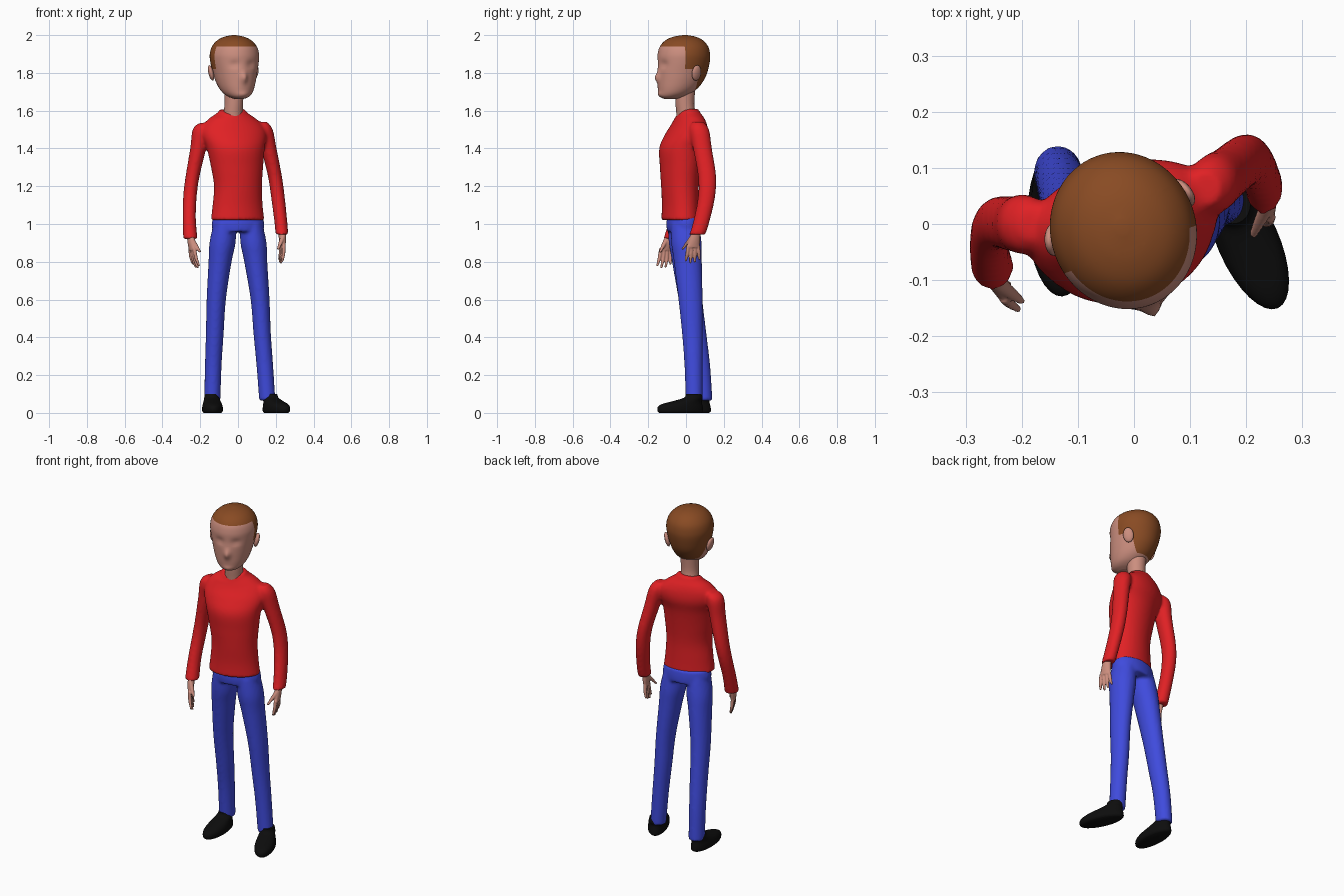
import bpy, bmesh, math
from mathutils import Matrix, Vector

cube = bpy.data.objects.get("Cube")
if cube:
    bpy.data.objects.remove(cube, do_unlink=True)


def material(name, r, g, b):
    m = bpy.data.materials.new(name)
    m.use_nodes = True
    m.diffuse_color = (r, g, b, 1)
    bsdf = m.node_tree.nodes["Principled BSDF"]
    bsdf.inputs["Base Color"].default_value = (r, g, b, 1)
    bsdf.inputs["Roughness"].default_value = 0.8
    return m


RED = material("shirt red", 0.75, 0.015, 0.018)
BLUE = material("trouser blue", 0.05, 0.07, 0.72)
BLACK = material("shoe black", 0.004, 0.004, 0.004)
SKIN = material("skin", 0.6, 0.27, 0.21)
BROWN = material("hair brown", 0.25, 0.07, 0.017)


def spline(a, b, c, d, t):
    return 0.5 * (2 * b + (c - a) * t + (2 * a - 5 * b + 4 * c - d) * t * t
                  + (3 * b - a - 3 * c + d) * t ** 3)


def loft(bm, rings, turn=0, segs=32, steps=5):
    """Closed smooth skin through level ellipses (x, y, z, rx, ry)."""
    if rings[0][2] > rings[-1][2]:
        rings = rings[::-1]
    pts = [rings[0]] + list(rings) + [rings[-1]]
    dense = [[spline(*q, s / steps) for q in zip(*pts[i:i + 4])]
             for i in range(len(rings) - 1) for s in range(steps)] + [rings[-1]]
    c, s = math.cos(math.radians(turn)), math.sin(math.radians(turn))
    loops = []
    for x, y, z, rx, ry in dense:
        loop = []
        for k in range(segs):
            a = math.tau * k / segs
            u, v = rx * math.cos(a), ry * math.sin(a)
            loop.append(bm.verts.new((x + u * c - v * s, y + u * s + v * c, z)))
        loops.append(loop)
    for lo, hi in zip(loops, loops[1:]):
        for k in range(segs):
            n = (k + 1) % segs
            bm.faces.new((lo[k], lo[n], hi[n], hi[k]))
    bm.faces.new(loops[0][::-1])
    bm.faces.new(loops[-1])


def finish(name, bm, mats, voxel=0, smooth=0):
    mesh = bpy.data.meshes.new(name)
    bm.to_mesh(mesh)
    bm.free()
    for m in mats:
        mesh.materials.append(m)
    for p in mesh.polygons:
        p.use_smooth = True
    ob = bpy.data.objects.new(name, mesh)
    bpy.context.collection.objects.link(ob)
    if voxel:   # fuse overlapping volumes into one skin
        mod = ob.modifiers.new("fuse", 'REMESH')
        mod.mode, mod.voxel_size, mod.use_smooth_shade = 'VOXEL', voxel, True
        mod = ob.modifiers.new("soften", 'SMOOTH')
        mod.factor, mod.iterations = 0.5, smooth
    return ob


# Shirt: torso and two sleeves
bm = bmesh.new()
loft(bm, [(-.002, -.03, 1.02, .145, .096), (-.002, -.03, 1.1, .135, .094),
          (0, -.032, 1.2, .129, .097), (-.005, -.03, 1.3, .14, .105),
          (-.012, -.024, 1.4, .156, .114), (-.02, 0, 1.47, .175, .107),
          (-.025, .015, 1.52, .165, .09), (-.03, .018, 1.56, .125, .074),
          (-.03, .012, 1.59, .08, .062), (-.03, .008, 1.61, .066, .056)], 16, 48)
for v in bm.verts:      # dip the neckline at the front
    if v.co.z > 1.56:
        v.co.z -= 0.55 * max(0, -v.co.y) * (v.co.z - 1.56) / 0.05
loft(bm, [(-.175, 0, 1.535, .03, .03), (-.195, 0, 1.5, .045, .052),
          (-.211, 0, 1.4, .042, .05), (-.241, .003, 1.25, .037, .046),
          (-.254, -.01, 1.15, .036, .043), (-.258, -.045, 1.03, .035, .041),
          (-.252, -.078, .92, .038, .042)])
loft(bm, [(.125, .062, 1.54, .03, .03), (.14, .07, 1.5, .044, .052),
          (.163, .087, 1.4, .041, .05), (.196, .112, 1.25, .037, .048),
          (.213, .107, 1.13, .036, .045), (.228, .078, 1, .034, .043),
          (.232, .06, .945, .034, .043)])
finish("shirt", bm, [RED], 0.009, 4)

# Trousers: hips and two legs
bm = bmesh.new()
loft(bm, [(0, -.012, 1.04, .132, .085), (0, -.012, 1, .14, .09),
          (0, -.01, .96, .135, .088)], 10, 40)
loft(bm, [(-.07, -.022, 1, .06, .075), (-.082, -.012, .9, .069, .079),
          (-.095, 0, .8, .061, .074), (-.115, .024, .6, .051, .063),
          (-.123, .052, .42, .047, .056), (-.131, .077, .25, .044, .051),
          (-.136, .092, .065, .043, .048)])
loft(bm, [(.07, -.004, 1, .06, .075), (.082, .002, .9, .069, .08),
          (.094, .01, .8, .061, .074), (.117, .024, .6, .05, .064),
          (.128, .034, .42, .046, .055), (.142, .04, .25, .044, .048),
          (.155, .043, .065, .043, .045)])
finish("trousers", bm, [BLUE], 0.009, 3)

# Shoes: stacked outlines, drawn in towards the ankle
SHOE = [(0, .046, .12), (0, .054, .13), (0, .054, .128), (.012, .05, .112),
        (.04, .045, .082), (.075, .04, .052), (.078, .035, .042)]
HEIGHTS = [0, .01, .032, .048, .062, .08, .1]
for name, x, y, turn in (("right_shoe", -.135, .002, 3), ("left_shoe", .203, -.03, 24)):
    bm = bmesh.new()
    loft(bm, [(0, back, z, rx, ry) for z, (back, rx, ry) in zip(HEIGHTS, SHOE)], 0, 32, 4)
    bm.transform(Matrix.Translation((x, y, 0)) @ Matrix.Rotation(math.radians(turn), 4, 'Z'))
    shoe = finish(name, bm, [BLACK])
    shoe.data.set_sharp_from_angle(angle=math.radians(50))


# Hands: palm, four fingers and a thumb
def hand(name, wrist, knuckle, spread, reach, thumb):
    bm = bmesh.new()
    wrist, knuckle, spread, reach = map(Vector, (wrist, knuckle, spread, reach))
    turn = math.degrees(math.atan2(spread.y, spread.x)) + 90
    mid = wrist.lerp(knuckle, .55)
    loft(bm, [(*wrist, .02, .023), (*mid, .018, .03), (*knuckle, .013, .034)], turn, 20)
    for i, length in enumerate((.78, .95, 1, .88)):
        off = spread * (i - 1.5) * .018
        base = knuckle + off + Vector((0, 0, .012))
        tip = knuckle + off * 1.4 + reach * length
        bend = base.lerp(tip, .55) - Vector((reach.x, reach.y, 0)) * .2
        loft(bm, [(*base, .01, .01), (*bend, .0095, .0095), (*tip, .006, .006)], 0, 10, 4)
    start, tip = wrist.lerp(knuckle, .35) + spread * .015, Vector(thumb)
    loft(bm, [(*start, .014, .014), (*start.lerp(tip, .55), .011, .011),
              (*tip, .007, .007)], 0, 10, 4)
    finish(name, bm, [SKIN], 0.004, 2)


hand("right_hand", (-.252, -.082, .95), (-.242, -.108, .86),
     (.4, -.9, 0), (.025, -.012, -.095), (-.2, -.138, .85))
hand("left_hand", (.234, .055, .97), (.236, .038, .875),
     (.25, -.95, 0), (-.012, -.004, -.083), (.212, -.02, .865))

# Neck
bm = bmesh.new()
loft(bm, [(-.027, .005, 1.5, .05, .05), (-.026, 0, 1.58, .051, .051),
          (-.022, -.006, 1.64, .049, .05), (-.02, -.004, 1.74, .052, .056)], 16)
finish("neck", bm, [SKIN])

# Head: height, half width, front, back
bm = bmesh.new()
PROFILE = [(1.662, .022, -.115, -.05), (1.672, .05, -.138, -.015), (1.69, .073, -.147, .025),
           (1.72, .091, -.151, .066), (1.76, .105, -.152, .097), (1.8, .115, -.152, .116),
           (1.86, .127, -.151, .13), (1.9, .129, -.149, .131), (1.94, .117, -.137, .121),
           (1.972, .089, -.108, .094), (1.991, .052, -.066, .056), (2, .01, -.015, .01)]
loft(bm, [(0, (f + b) / 2, z, w, (b - f) / 2) for z, w, f, b in PROFILE], 0, 64, 6)
# nose, chin and eye hollows: x, z, width, height, push
FEATURES = [(0, 1.775, .017, .028, -.02), (0, 1.685, .03, .014, -.006),
            (.045, 1.845, .025, .02, .009), (-.045, 1.845, .025, .02, .009)]
for v in bm.verts:
    if v.co.y < -.06:
        v.co.y += sum(p * math.exp(-((v.co.x - x) / w) ** 2 - ((v.co.z - z) / h) ** 2)
                      for x, z, w, h, p in FEATURES)
# cut the hairline: brow, sideburn, nape
BROW, BURN, NAPE, TEMPLE, BEHIND = 1.94, 1.82, 1.715, -.045, .035
CUTS = [((0, 0, z), (0, 0, 1)) for z in (BROW, BURN, NAPE)]
CUTS += [((0, y, 0), (0, 1, 0)) for y in (TEMPLE, BEHIND)]
for co, no in CUTS:
    bmesh.ops.bisect_plane(bm, geom=bm.verts[:] + bm.edges[:] + bm.faces[:],
                           plane_co=co, plane_no=no, dist=1e-5)
for f in bm.faces:
    c = f.calc_center_median()
    f.material_index = int(c.z > BROW or (c.y > TEMPLE and c.z > BURN)
                           or (c.y > BEHIND and c.z > NAPE))
pose = Matrix.Translation((-.022, -.003, 0)) @ Matrix.Rotation(math.radians(20), 4, 'Z')
bm.transform(pose)
finish("head", bm, [SKIN, BROWN])

# Ears
for name, side in (("right_ear", -1), ("left_ear", 1)):
    bm = bmesh.new()
    bmesh.ops.create_uvsphere(bm, u_segments=20, v_segments=12, radius=1)
    bm.transform(pose @ Matrix.Translation((side * .122, .018, 1.8))
                 @ Matrix.Rotation(side * .25, 4, 'Y') @ Matrix.Rotation(side * .3, 4, 'Z')
                 @ Matrix.Diagonal((.014, .029, .042, 1)))
    finish(name, bm, [SKIN])
